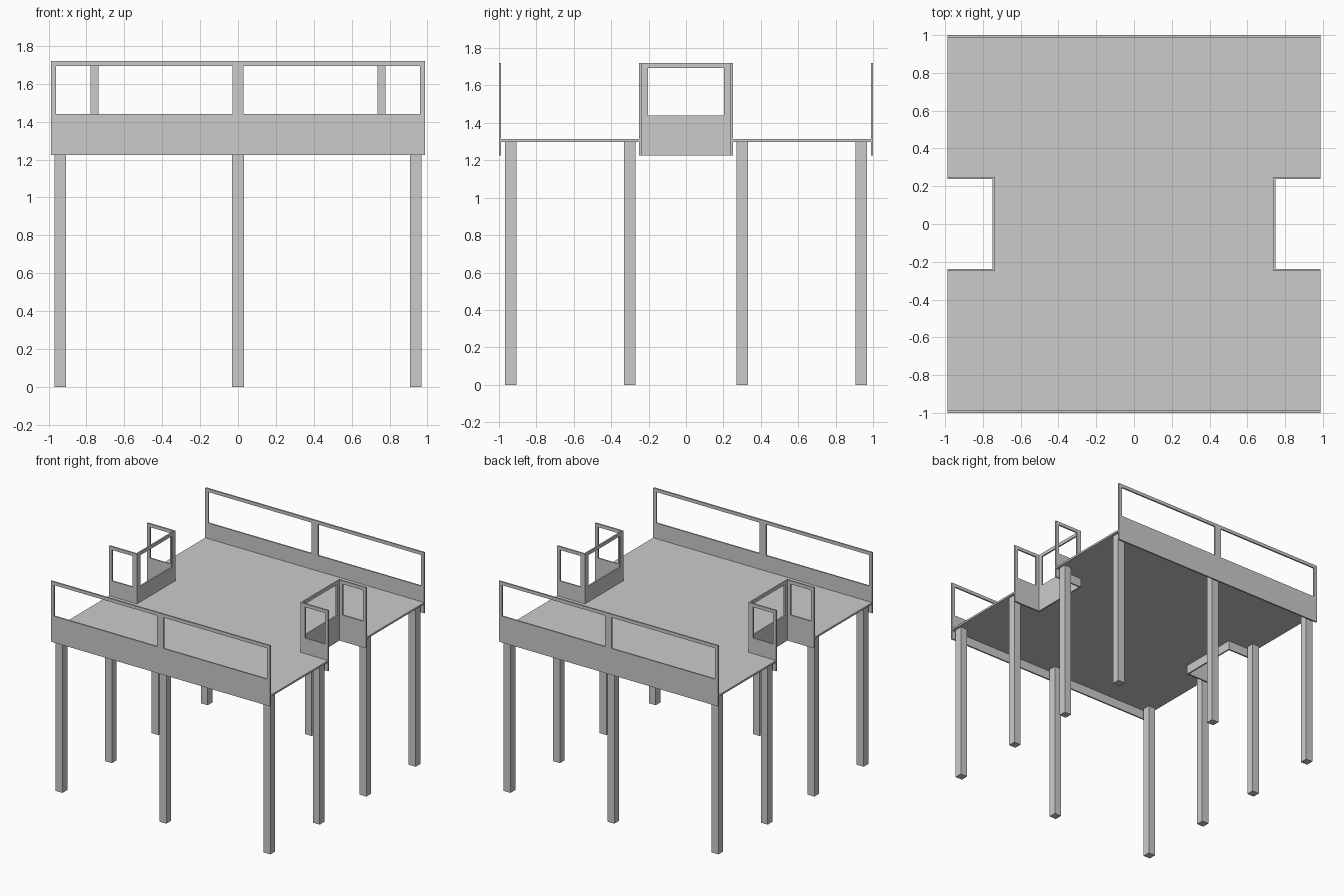
import bpy, bmesh
from mathutils import Matrix

if "Cube" in bpy.data.objects:
    bpy.data.objects.remove(bpy.data.objects["Cube"])

T = 0.012            # panel thickness
Z_BOTTOM, Z_SILL, Z_HEAD, Z_TOP = 1.225, 1.44, 1.693, 1.72
DECK_Z, DECK_T = 1.298, 0.015
X, Y = 0.988, 1.0    # half size of the platform
NX, NY = 0.737, 0.25  # notch depth and half width


def slab(name, us, vs, holes, thickness, matrix):
    """Flat sheet of grid cells (minus the holes) extruded along local z."""
    bm = bmesh.new()
    grid = [[bm.verts.new((u, v, 0)) for u in us] for v in vs]
    for j in range(len(vs) - 1):
        for i in range(len(us) - 1):
            if (i, j) not in holes:
                bm.faces.new((grid[j][i], grid[j][i + 1],
                              grid[j + 1][i + 1], grid[j + 1][i]))
    bmesh.ops.delete(bm, geom=[v for v in bm.verts if not v.link_faces], context='VERTS')
    res = bmesh.ops.extrude_face_region(bm, geom=bm.faces[:])
    moved = [g for g in res['geom'] if isinstance(g, bmesh.types.BMVert)]
    bmesh.ops.translate(bm, verts=moved, vec=(0, 0, thickness))
    bmesh.ops.dissolve_limit(bm, angle_limit=0.01, verts=bm.verts[:], edges=bm.edges[:])
    bm.transform(matrix)
    bmesh.ops.recalc_face_normals(bm, faces=bm.faces[:])
    mesh = bpy.data.meshes.new(name)
    bm.to_mesh(mesh)
    bm.free()
    obj = bpy.data.objects.new(name, mesh)
    bpy.context.collection.objects.link(obj)
    return obj


def across_x(y):
    """Upright panel in the xz plane, occupying y - T .. y."""
    return Matrix(((1, 0, 0, 0), (0, 0, -1, y), (0, 1, 0, 0), (0, 0, 0, 1)))


def across_y(x):
    """Upright panel in the yz plane, occupying x .. x + T."""
    return Matrix(((0, 0, 1, x), (1, 0, 0, 0), (0, 1, 0, 0), (0, 0, 0, 1)))


HEIGHTS = [Z_BOTTOM, Z_SILL, Z_HEAD, Z_TOP]

# deck with a notch on each side
slab("deck", [-X, -NX, NX, X], [-Y + T, -NY, NY, Y - T], {(0, 1), (2, 1)},
     DECK_T, Matrix.Translation((0, 0, DECK_Z)))

# long railings with two windows each
for name, y in (("front_railing", -Y + T), ("back_railing", Y)):
    slab(name, [-X, -0.96, -0.03, 0.03, 0.96, X], HEIGHTS, {(1, 1), (3, 1)},
         T, across_x(y))

# three-sided railings around the notches
for side, s in (("left", -1), ("right", 1)):
    slab(side + "_notch_inner_railing", [-NY + T, -0.204, 0.204, NY - T], HEIGHTS,
         {(1, 1)}, T, across_y(NX if s > 0 else -NX - T))
    for end, y in (("front", -NY + T), ("back", NY)):
        us = sorted(s * u for u in (NX, 0.778, 0.96, X))
        slab(f"{side}_notch_{end}_railing", us, HEIGHTS, {(1, 1)}, T, across_x(y))

# square legs
LX, LY, H = 0.938, 0.936, 0.031
spots = [(x, y) for x in (-LX, LX) for y in (-LY, -0.3, 0.3, LY)]
spots += [(0, -LY), (0, LY)]
for i, (x, y) in enumerate(spots):
    slab(f"leg_{i + 1}", [-H, H], [-H, H], set(), DECK_Z, Matrix.Translation((x, y, 0)))
